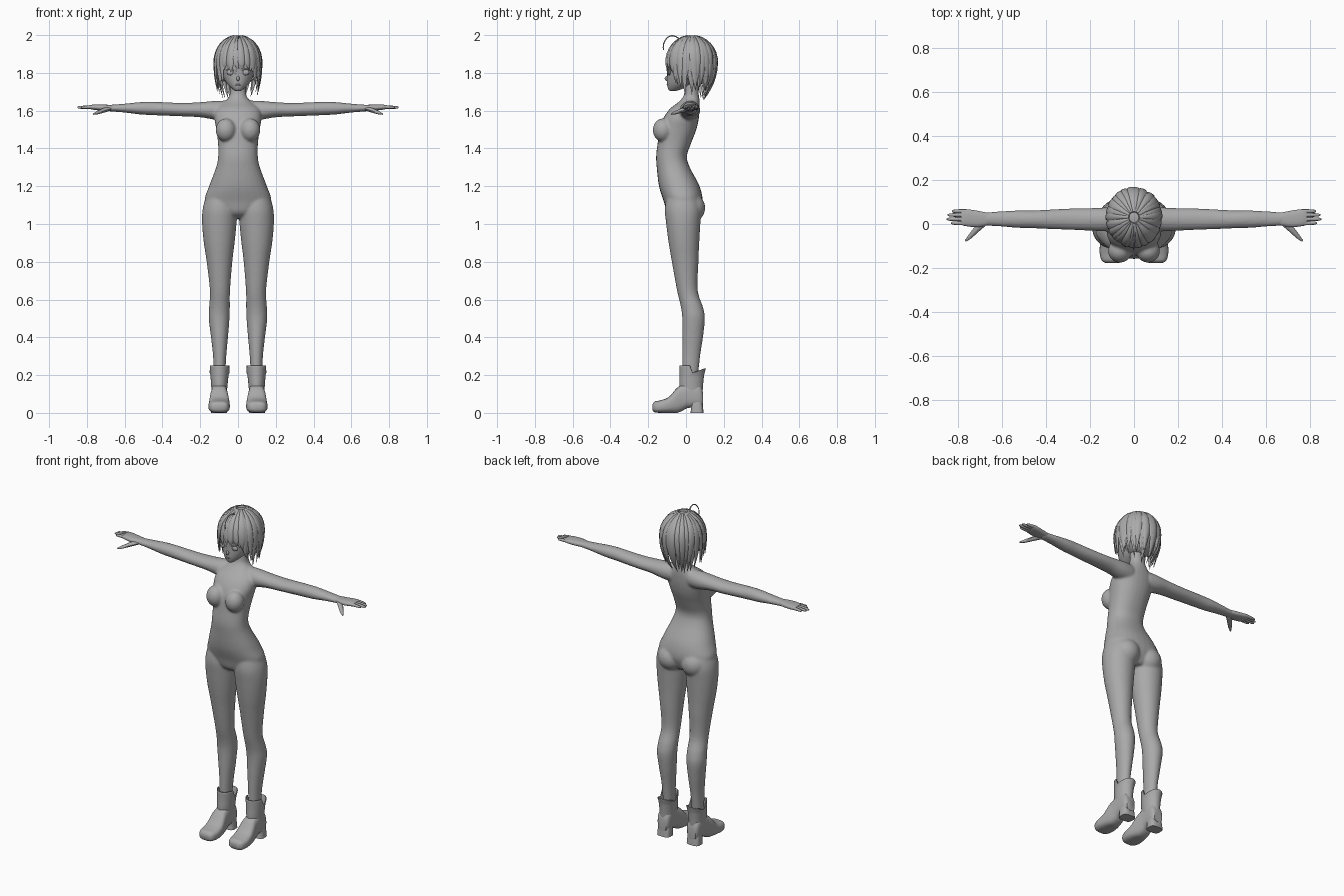
import bpy, bmesh, math, random
from mathutils import Vector

random.seed(4)
old = bpy.data.objects.get("Cube")
if old:
    bpy.data.objects.remove(old)

grey = bpy.data.materials.new("plain grey")
grey.use_nodes = True
grey.diffuse_color = (0.4, 0.4, 0.4, 1)
grey.node_tree.nodes["Principled BSDF"].inputs["Base Color"].default_value = (0.4, 0.4, 0.4, 1)


def finish(name, bm, mirror=False, angle=50):
    bmesh.ops.recalc_face_normals(bm, faces=bm.faces)
    me = bpy.data.meshes.new(name)
    bm.to_mesh(me)
    bm.free()
    me.materials.append(grey)
    ob = bpy.data.objects.new(name, me)
    bpy.context.collection.objects.link(ob)
    bpy.ops.object.select_all(action='DESELECT')
    ob.select_set(True)
    bpy.context.view_layer.objects.active = ob
    bpy.ops.object.shade_smooth_by_angle(angle=math.radians(angle))
    if mirror:
        m = ob.modifiers.new("mirror", 'MIRROR')
        m.use_mirror_merge = False
    return ob


def skin(bm, rings, caps=True):
    rings = [[bm.verts.new(p) for p in r] for r in rings]
    n = len(rings[0])
    for a, b in zip(rings, rings[1:]):
        for i in range(n):
            bm.faces.new((a[i], a[(i + 1) % n], b[(i + 1) % n], b[i]))
    if caps:
        bm.faces.new(rings[0])
        bm.faces.new(rings[-1])


def spline(rows, steps=5):
    """Smooth in-between rows through the given ones."""
    out = []
    for i in range(len(rows) - 1):
        p = [rows[max(0, min(len(rows) - 1, i + k))] for k in (-1, 0, 1, 2)]
        for s in range(steps):
            t = s / steps
            out.append([b + 0.5 * t * (c - a + t * (2*a - 5*b + 4*c - d + t * (3*(b - c) + d - a)))
                        for a, b, c, d in zip(*p)])
    return out + [list(rows[-1])]


def loft(bm, rows, axis, s=1, power=1.0, n=28, caps=True):
    """Rows hold the position on the axis, then both limits on the other two axes."""
    rings = []
    for t, a0, a1, b0, b1 in spline(rows):
        ring = []
        for i in range(n):
            ang = 2 * math.pi * i / n
            c, d = math.cos(ang), math.sin(ang)
            a = (a0 + a1) / 2 + (a1 - a0) / 2 * math.copysign(abs(c) ** power, c)
            b = (b0 + b1) / 2 + (b1 - b0) / 2 * math.copysign(abs(d) ** power, d)
            x, y, z = {'x': (t, a, b), 'y': (a, t, b), 'z': (a, b, t)}[axis]
            ring.append((x * s, y, z))
        rings.append(ring)
    skin(bm, rings, caps)


def sweep(bm, pts, sizes, hint, n=8):
    """Tapered tube; sizes give width and thickness, hint(p) the thickness direction."""
    rings = []
    for i, p in enumerate(pts):
        tan = (pts[min(i + 1, len(pts) - 1)] - pts[max(i - 1, 0)]).normalized()
        side = tan.cross(hint(p)).normalized()
        up = side.cross(tan)
        w, h = sizes[i]
        rings.append([p + side * w * math.cos(k * math.tau / n) + up * h * math.sin(k * math.tau / n)
                      for k in range(n)])
    skin(bm, rings)


def ball(bm, centre, radii, seg=24):
    vs = bmesh.ops.create_uvsphere(bm, u_segments=seg, v_segments=seg // 2, radius=1)["verts"]
    for v in vs:
        v.co = Vector(c + r * q for c, r, q in zip(centre, radii, v.co))


# Body: torso, limbs and curves blended into one skin
bm = bmesh.new()
torso = [(1.03, .04, -.06, .05), (1.06, .11, -.1, .07), (1.12, .175, -.118, .088),
         (1.2, .153, -.143, .072), (1.3, .116, -.155, .02), (1.36, .105, -.158, .005),
         (1.43, .106, -.15, .028), (1.5, .115, -.14, .055), (1.56, .125, -.12, .068),
         (1.61, .115, -.085, .072), (1.645, .075, -.04, .072), (1.67, .049, -.018, .07),
         (1.7, .043, -.008, .066), (1.77, .042, -.01, .064)]
loft(bm, [(z, -w, w, f, b) for z, w, f, b in torso], 'z', power=.9)
leg = [(.18, .068, .128, -.018, .062), (.3, .062, .132, -.02, .075), (.4, .053, .143, -.02, .09),
       (.5, .045, .155, -.02, .1), (.56, .043, .153, -.027, .09), (.65, .042, .149, -.048, .062),
       (.8, .03, .166, -.075, .066), (.9, .018, .181, -.092, .07), (1, .008, .19, -.105, .076),
       (1.08, .006, .187, -.112, .08), (1.16, .02, .165, -.1, .06)]
arm = [(.06, -.02, .07, 1.55, 1.653), (.12, -.033, .075, 1.552, 1.652), (.2, -.03, .072, 1.565, 1.645),
       (.3, -.026, .07, 1.57, 1.641), (.45, -.02, .062, 1.576, 1.647), (.52, -.018, .062, 1.58, 1.645),
       (.6, -.012, .058, 1.59, 1.637), (.69, -.006, .052, 1.597, 1.63)]
for s in (1, -1):
    loft(bm, leg, 'z', s)
    loft(bm, arm, 'x', s)
    ball(bm, (.064 * s, -.122, 1.497), (.054, .054, .062))
    ball(bm, (.078 * s, .025, 1.085), (.078, .077, .078))
body = finish("body", bm)
rem = body.modifiers.new("blend", 'REMESH')
rem.mode = 'VOXEL'
rem.voxel_size = .007
rem.use_smooth_shade = True
smo = body.modifiers.new("soften", 'SMOOTH')
smo.factor, smo.iterations = .5, 5

# Hands
bm = bmesh.new()
loft(bm, [(.66, -.004, .05, 1.6, 1.63), (.71, -.014, .06, 1.6, 1.632),
          (.76, -.01, .067, 1.604, 1.633), (.785, -.004, .064, 1.609, 1.629)], 'x', power=.8)
up = lambda p: Vector((0, 0, 1))
for y, tip in ((.004, .83), (.022, .85), (.041, .846), (.058, .826)):
    pts = [Vector((.76 + (tip - .76) * t, y, 1.62 - .003 * t)) for t in (0, .5, .9, 1)]
    sweep(bm, pts, [(.0095, .01), (.009, .009), (.007, .007), (.003, .003)], up)
pts = [Vector(p) for p in ((.68, .01, 1.612), (.715, -.025, 1.6), (.745, -.058, 1.589), (.765, -.077, 1.582))]
sweep(bm, pts, [(.018, .013), (.014, .012), (.01, .009), (.004, .004)], up)
finish("hand", bm, True)

# Boots: foot, heel block and open shaft
bm = bmesh.new()
loft(bm, [(-.178, .07, .128, .014, .045), (-.165, .053, .147, .003, .06), (-.13, .044, .156, 0, .068),
          (-.09, .044, .154, 0, .085), (-.05, .05, .149, 0, .13), (-.02, .055, .144, .01, .15),
          (.01, .058, .142, .026, .16), (.07, .06, .139, .03, .15), (.09, .072, .128, .035, .11)],
     'y', power=.7)
loft(bm, [(0, .058, .142, .024, .093), (.03, .06, .14, .026, .09), (.07, .064, .136, .02, .086)], 'z', power=.6)
finish("boot_foot", bm, True)
bm = bmesh.new()
loft(bm, [(.07, .062, .138, -.01, .088), (.13, .057, .141, -.034, .089), (.2, .05, .146, -.034, .096),
          (.25, .045, .15, -.034, .105)], 'z', caps=False)
for v in bm.verts:
    if v.co.y > .03 and v.co.z > .2:
        v.co.z = .2 + (v.co.z - .2) * (.2 + .5 * (v.co.y - .03) / .075)
sol = finish("boot_shaft", bm, True).modifiers.new("thickness", 'SOLIDIFY')
sol.thickness = .005

# Head with nose, lips, eyelids and ears
bm = bmesh.new()
head = [(1.703, .01, -.083, -.06), (1.715, .03, -.094, -.02), (1.745, .06, -.1, .045),
        (1.79, .083, -.1, .09), (1.84, .093, -.1, .12), (1.9, .09, -.09, .125),
        (1.95, .065, -.06, .1), (1.975, .03, -.02, .06)]
loft(bm, [(z, -w, w, f, b) for z, w, f, b in head], 'z')
finish("head", bm)
bm = bmesh.new()
ball(bm, (0, -.1, 1.77), (.008, .013, .014), 12)
ball(bm, (0, -.098, 1.737), (.016, .004, .004), 12)
finish("nose_and_lips", bm)
bm = bmesh.new()
ball(bm, (.088, .025, 1.79), (.012, .022, .032), 16)
ball(bm, (.04, -.089, 1.803), (.02, .008, .016), 16)
pts = [Vector((.018 + .046 * t, -.101 + .026 * t * t, 1.81 + .04 * t * (1 - t) + .004 * t))
       for t in (0, .25, .5, .75, 1)]
sweep(bm, pts, [(.001, .001), (.003, .003), (.003, .003), (.003, .003), (.001, .001)], up)
finish("ear_and_eye", bm, True)

# Hair: cap, overlapping locks and one thin curl
C, R = Vector((0, .03, 1.86)), Vector((.118, .128, .13))
bm = bmesh.new()
ball(bm, C, R, 40)
low = [f for f in bm.faces if f.calc_center_median().z < 1.85 and f.calc_center_median().y < .01]
bmesh.ops.delete(bm, geom=low, context='FACES')
finish("hair_cap", bm)


def lock(bm, ang, tip, grow, width):
    """One lock from the crown down to its tip; ang is measured from the front."""
    back = (1 - math.cos(ang)) / 2
    bend = random.uniform(-.16, .16)
    pts, sizes = [], []
    n = 12
    for k in range(n + 1):
        t = k / n
        if t < .55:
            phi = math.pi / 2 * (.12 + .88 * t / .55)
            rad, z = math.sin(phi), C.z + R.z * grow * math.cos(phi)
        else:
            u = (t - .55) / .45
            z = C.z + (tip - C.z) * u
            rad = 1 - (.06 + .42 * back ** 2) * ((C.z - z) / .2) ** 2
        a = ang + bend * t * t
        pts.append(Vector((math.sin(a) * R.x * rad * grow, C.y - math.cos(a) * R.y * rad * grow, z)))
        taper = min(1, .35 + 2 * t) * min(1, (1.02 - t) * 2.6)
        sizes.append((width * taper, .006 * min(1, (1.02 - t) * 4)))
    sweep(bm, pts, sizes, lambda p: (p - C).normalized())


bm = bmesh.new()
for layer, (count, grow) in enumerate(((30, 1.0), (26, 1.04))):
    for i in range(count):
        ang = math.tau * (i + .5 * layer + random.uniform(-.25, .25)) / count
        turn = abs((ang + math.pi) % math.tau - math.pi)
        if turn < .75:
            tip = 1.795 + .02 * layer
        elif turn < 1.15:
            tip = 1.735
        else:
            tip = 1.7 - .04 * (turn - 1.15) / 2 + .03 * layer
        lock(bm, ang, tip + random.uniform(-.018, .018), grow + random.uniform(-.01, .012),
             random.uniform(.015, .022))
finish("hair_locks", bm)
bm = bmesh.new()
arc = [(.0, -.03, 1.975), (.004, -.05, 1.99), (.004, -.075, 1.997), (0, -.1, 1.985),
       (-.004, -.118, 1.955), (-.004, -.12, 1.92)]
pts = [Vector(p) for p in spline(arc, 4)]
sweep(bm, pts, [(.004 * (1.1 - i / len(pts)), .003) for i in range(len(pts))], lambda p: Vector((0, -.7, .7)))
finish("hair_curl", bm)
